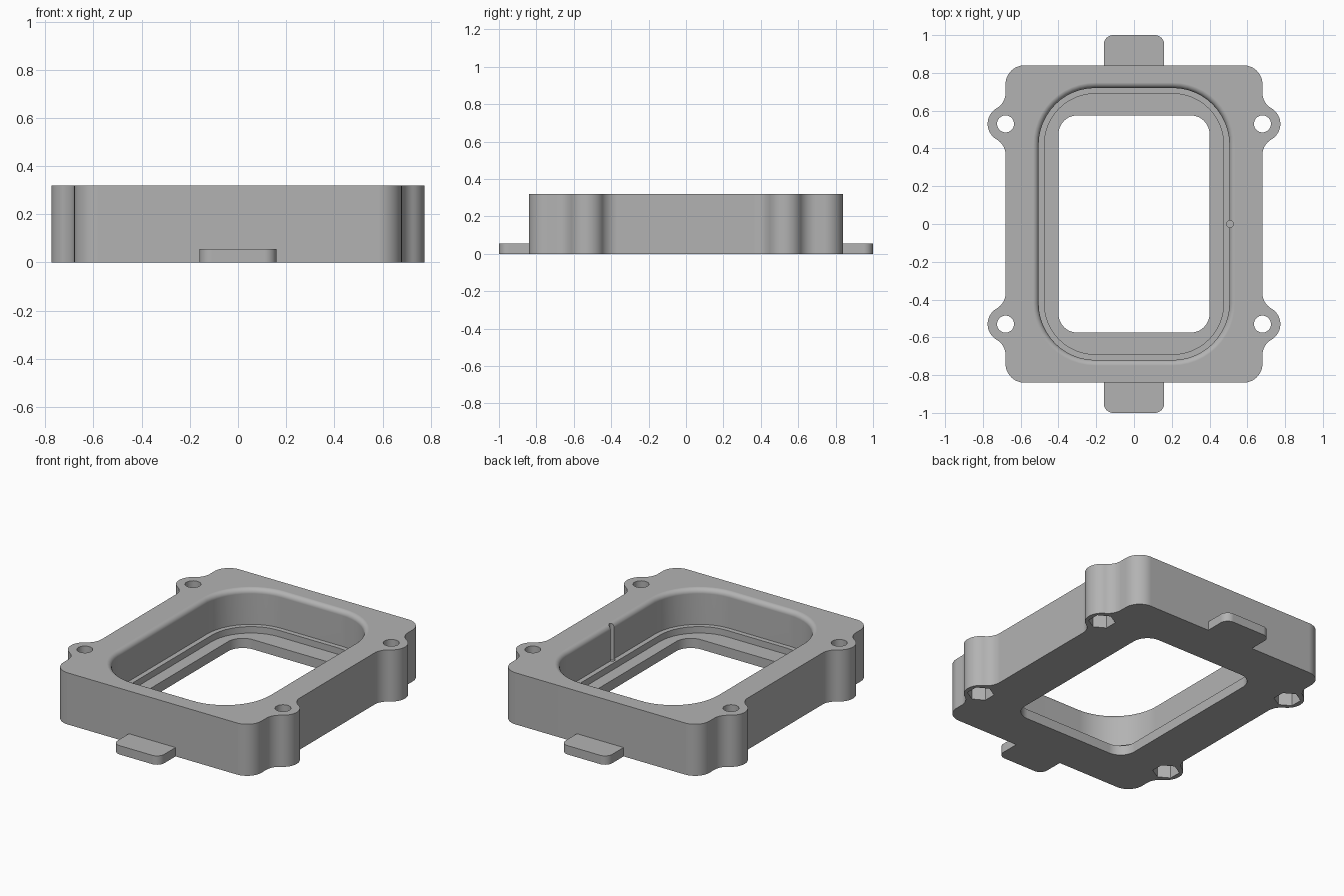
import bpy, bmesh
from math import sin, cos, pi, radians

cube = bpy.data.objects.get("Cube")
if cube:
    bpy.data.objects.remove(cube, do_unlink=True)

HEIGHT = 0.32
EAR_X, EAR_Y, EAR_R = 0.68, 0.53, 0.095

grey = bpy.data.materials.new("plain_grey")
grey.use_nodes = True
colour = (0.45, 0.45, 0.45, 1)
grey.diffuse_color = colour
grey.node_tree.nodes["Principled BSDF"].inputs["Base Color"].default_value = colour


def arc(cx, cy, r, start, end, steps=12):
    """Points along an arc, angles in degrees."""
    angles = [radians(start + (end - start) * i / steps) for i in range(steps + 1)]
    return [(cx + r * cos(a), cy + r * sin(a)) for a in angles]


def rounded_rect(hx, hy, r):
    pts = []
    for i, (sx, sy) in enumerate([(1, 1), (-1, 1), (-1, -1), (1, -1)]):
        pts += arc(sx * (hx - r), sy * (hy - r), r, 90 * i, 90 * i + 90)
    return pts


def loft(name, sections):
    """Closed solid through (z, outline) sections with equal point counts."""
    bm = bmesh.new()
    rings = [[bm.verts.new((x, y, z)) for x, y in pts] for z, pts in sections]
    for low, high in zip(rings, rings[1:]):
        for i in range(len(low)):
            j = (i + 1) % len(low)
            bm.faces.new((low[i], low[j], high[j], high[i]))
    bm.faces.new(rings[0][::-1])
    bm.faces.new(rings[-1])
    bmesh.ops.recalc_face_normals(bm, faces=bm.faces)
    mesh = bpy.data.meshes.new(name)
    bm.to_mesh(mesh)
    bm.free()
    mesh.materials.append(grey)
    obj = bpy.data.objects.new(name, mesh)
    bpy.context.collection.objects.link(obj)
    return obj


def prism(name, pts, z0, z1):
    return loft(name, [(z0, pts), (z1, pts)])


def activate(obj):
    bpy.ops.object.select_all(action='DESELECT')
    obj.select_set(True)
    bpy.context.view_layer.objects.active = obj


def cut(obj, cutter):
    mod = obj.modifiers.new("cut", 'BOOLEAN')
    mod.operation = 'DIFFERENCE'
    mod.solver = 'EXACT'
    mod.object = cutter
    activate(obj)
    bpy.ops.object.modifier_apply(modifier=mod.name)
    bpy.data.objects.remove(cutter, do_unlink=True)


def finish(obj):
    activate(obj)
    bpy.ops.object.shade_smooth_by_angle(angle=radians(30))
    obj.modifiers.new("even_shading", 'WEIGHTED_NORMAL').keep_sharp = True


# Body outline: half of the right side with its filleted ear, mirrored twice
fillet_dy = 2 * EAR_R * sin(pi / 3)
quarter = arc(EAR_X + EAR_R, EAR_Y - fillet_dy, EAR_R, 180, 120)
quarter += arc(EAR_X, EAR_Y, EAR_R, -60, 60, 20)[1:]
quarter += arc(EAR_X + EAR_R, EAR_Y + fillet_dy, EAR_R, 240, 180)[1:]
quarter += arc(0.58, 0.74, 0.10, 0, 90)
top_half = quarter + [(-x, y) for x, y in reversed(quarter)]
outline = top_half + [(-x, -y) for x, y in top_half]
body = prism("frame_body", outline, 0, HEIGHT)

# Stepped opening with a rounded top rim
window = rounded_rect(0.40, 0.575, 0.10)
step = rounded_rect(0.475, 0.69, 0.27)
wall = rounded_rect(0.505, 0.72, 0.30)
sections = [(-0.02, window), (0.06, window), (0.06, step), (0.10, step), (0.10, wall)]
rim = 0.03
for i in range(9):
    t = pi / 2 * i / 8
    d = rim * (1 - cos(t))
    sections.append((HEIGHT - rim + 0.0001 + rim * sin(t),
                     rounded_rect(0.505 + d, 0.72 + d, 0.30 + d)))
sections.append((HEIGHT + 0.02, sections[-1][1]))
cut(body, loft("opening_cutter", sections))

# Small round vertical groove in the side wall
cut(body, prism("groove_cutter", arc(0.508, 0, 0.018, 0, 345, 23), 0.09, HEIGHT + 0.02))

# Screw holes with hexagonal nut pockets underneath
for sx in (-1, 1):
    for sy in (-1, 1):
        x, y = sx * EAR_X, sy * EAR_Y
        cut(body, prism("hole_cutter", arc(x, y, 0.045, 0, 348.75, 31), -0.02, HEIGHT + 0.02))
        cut(body, prism("nut_cutter", arc(x, y, 0.076, 30, 330, 5), -0.02, 0.12))
finish(body)

# Thin mounting tabs on the short sides
for name, s in (("front_tab", -1), ("back_tab", 1)):
    pts = [(-0.16, 0.835), (0.16, 0.835)]
    pts += arc(0.11, 0.95, 0.05, 0, 90) + arc(-0.11, 0.95, 0.05, 90, 180)
    finish(prism(name, [(x, s * y) for x, y in pts], 0, 0.055))
